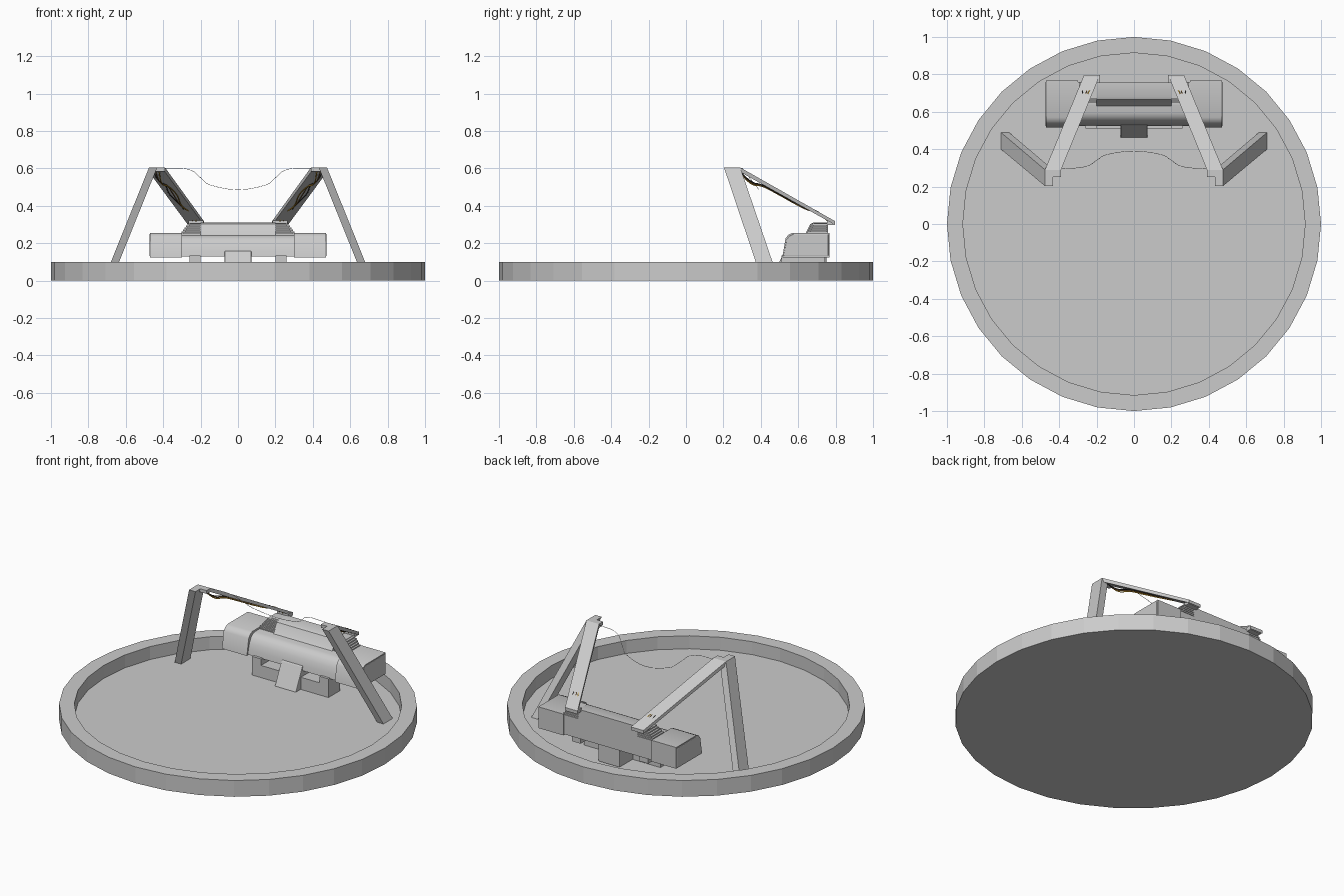
import bpy, bmesh, math
from mathutils import Vector

if "Cube" in bpy.data.objects:
    bpy.data.objects.remove(bpy.data.objects["Cube"])


def add(name, bm, mirror=False, bevel=0.0, smooth=False):
    bmesh.ops.recalc_face_normals(bm, faces=bm.faces[:])
    me = bpy.data.meshes.new(name)
    bm.to_mesh(me)
    bm.free()
    ob = bpy.data.objects.new(name, me)
    bpy.context.collection.objects.link(ob)
    if bevel:
        m = ob.modifiers.new("bevel", 'BEVEL')
        m.width, m.segments = bevel, 2
    if mirror:
        ob.modifiers.new("mirror", 'MIRROR').use_mirror_merge = False
    if smooth:
        bpy.ops.object.select_all(action='DESELECT')
        ob.select_set(True)
        bpy.context.view_layer.objects.active = ob
        bpy.ops.object.shade_smooth_by_angle(angle=math.radians(35))
    return ob


def loft(rings, bm=None):
    """Skin a list of equal-length point rings and cap both ends."""
    bm = bm or bmesh.new()
    vs = [[bm.verts.new(p) for p in r] for r in rings]
    n = len(rings[0])
    for a, b in zip(vs, vs[1:]):
        for i in range(n):
            j = (i + 1) % n
            bm.faces.new((a[i], a[j], b[j], b[i]))
    bm.faces.new(vs[0])
    bm.faces.new(vs[-1])
    return bm


def prism(profile, x0, x1, bm=None):
    """Extrude a (y, z) profile along x."""
    return loft([[(x, y, z) for y, z in profile] for x in (x0, x1)], bm)


def box(x0, x1, y0, y1, z0, z1, bm=None):
    return prism([(y0, z0), (y1, z0), (y1, z1), (y0, z1)], x0, x1, bm)


def grow(profile, d, c=(0.65, 0.19)):
    return [(y + math.copysign(d, y - c[0]), z + math.copysign(d, z - c[1])) for y, z in profile]


def curve(name, pts, radius, color=None, mirror=False):
    cu = bpy.data.curves.new(name, 'CURVE')
    cu.dimensions = '3D'
    cu.bevel_depth, cu.bevel_resolution, cu.resolution_u = radius, 1, 6
    for sx in ((1, -1) if mirror else (1,)):
        s = cu.splines.new('BEZIER')
        s.bezier_points.add(len(pts) - 1)
        for b, p in zip(s.bezier_points, pts):
            b.co = (p[0] * sx, p[1], p[2])
            b.handle_left_type = b.handle_right_type = 'AUTO'
    ob = bpy.data.objects.new(name, cu)
    bpy.context.collection.objects.link(ob)
    if color:
        mat = bpy.data.materials.new(name)
        mat.diffuse_color = color
        mat.use_nodes = True
        mat.node_tree.nodes["Principled BSDF"].inputs["Base Color"].default_value = mat.diffuse_color
        cu.materials.append(mat)


# Round tray with a raised rim
FLOOR = 0.02
bm = bmesh.new()
bmesh.ops.create_cone(bm, cap_ends=True, segments=32, radius1=1, radius2=1, depth=0.1)
bmesh.ops.translate(bm, verts=bm.verts, vec=(0, 0, 0.05))
top = max(bm.faces, key=lambda f: f.calc_center_median().z)
bmesh.ops.inset_region(bm, faces=[top], thickness=0.085)
ext = bmesh.ops.extrude_face_region(bm, geom=[top])
new = [v for v in ext['geom'] if isinstance(v, bmesh.types.BMVert)]
bmesh.ops.translate(bm, verts=new, vec=(0, 0, FLOOR - 0.1))
if top.is_valid:
    bmesh.ops.delete(bm, geom=[top], context='FACES_ONLY')
add("round_tray", bm)

# Slanted support legs
def rect(x0, x1, y0, y1, z):
    return [(x0, y0, z), (x1, y0, z), (x1, y1, z), (x0, y1, z)]
add("support_leg", loft([rect(0.668, 0.712, 0.40, 0.49, FLOOR),
                         rect(0.432, 0.476, 0.203, 0.29, 0.605)]), True)

# Sloping arms: flat cap on the leg, long plate, small end tab
def strip(xa, xb, y, z, t):
    return [(xa, y, z), (xb, y, z), (xb, y, z - t), (xa, y, z - t)]
add("sloping_arm", loft([strip(0.39, 0.476, 0.25, 0.605, 0.02),
                         strip(0.39, 0.476, 0.29, 0.605, 0.024),
                         strip(0.182, 0.267, 0.797, 0.318, 0.02)]), True)
add("arm_end_tab", box(0.185, 0.264, 0.755, 0.79, 0.298, 0.322), True)

# Main body: rounded front, flat back
BODY = [(0.525, 0.13), (0.53, 0.16), (0.54, 0.195), (0.555, 0.222), (0.572, 0.237),
        (0.595, 0.245), (0.76, 0.245), (0.76, 0.13)]
add("main_body", prism(BODY, -0.32, 0.32), smooth=True)

# Raised wedge on top of the body
WEDGE = [(0.625, 0.24), (0.64, 0.255), (0.665, 0.303), (0.68, 0.31), (0.76, 0.31), (0.76, 0.24)]
add("top_wedge", prism(WEDGE, -0.2, 0.2), smooth=True)

# Ribbed shoulder blocks beside the wedge
bm = bmesh.new()
for i in range(6):
    z, out = 0.243 + i * 0.011, 0.31 - i * 0.008
    y = 0.64 + i * 0.006
    box(0.195, out, y, 0.76, z, z + 0.008, bm)
loft([rect(0.19, 0.3, 0.65, 0.755, 0.24), rect(0.19, 0.255, 0.685, 0.755, 0.308)], bm)
add("ribbed_shoulder", bm, True)

# End caps with a groove and an outer flange
CAP = [(0.525, 0.135), (0.542, 0.215), (0.556, 0.235), (0.58, 0.246), (0.757, 0.246), (0.757, 0.135)]
bm = prism(CAP, 0.325, 0.425)
prism(grow(CAP, -0.010), 0.30, 0.47, bm)
prism(grow(CAP, 0.004), 0.312, 0.325, bm)
add("end_cap", bm, True, smooth=True)
add("end_flange", prism(grow(CAP, 0.004), 0.441, 0.473), True, 0.004)

# Recessed window frame on the slanted front of each cap
def slant(u, w, d):
    """u along x, w up the slope, d outwards."""
    n, up = Vector((0, -0.978, 0.208)), Vector((0, 0.208, 0.978))
    return Vector((u, 0.525, 0.135)) + up * w + n * d
bm = bmesh.new()
f = bm.faces.new([bm.verts.new(slant(u, w, 0.006)) for u, w in
                  ((0.327, 0.004), (0.421, 0.004), (0.421, 0.08), (0.327, 0.08))])
bmesh.ops.inset_region(bm, faces=[f], thickness=0.009)
bmesh.ops.inset_region(bm, faces=[f], thickness=0.004, depth=-0.01)
ob = add("front_window", bm, True)

# Lower bar with raised ends
bm = box(-0.26, 0.26, 0.51, 0.62, FLOOR, 0.095)
for s in (-1, 1):
    a, b = sorted((s * 0.26, s * 0.2))
    box(a, b, 0.51, 0.74, 0.09, 0.135, bm)
add("lower_bar", bm)

# Central foot with a slanted front
FOOT = [(0.46, FLOOR), (0.525, 0.155), (0.54, 0.163), (0.75, 0.163), (0.75, FLOOR)]
add("central_foot", prism(FOOT, -0.072, 0.072), bevel=0.004)

# Loose cable hanging between the arms
curve("cross_cable", [(-0.39, 0.295, 0.602), (-0.25, 0.31, 0.59), (-0.20, 0.34, 0.55),
                      (-0.15, 0.37, 0.512), (0.15, 0.37, 0.512), (0.20, 0.34, 0.55),
                      (0.25, 0.31, 0.59), (0.39, 0.295, 0.602)], 0.0012)

# Coloured wires drooping under each arm
DROPS = [(0.0, 0.022), (0.07, 0.045), (0.14, 0.05), (0.22, 0.033), (0.4, 0.026),
         (0.62, 0.024), (0.75, 0.014), (0.80, -0.001), (0.86, 0.004), (0.93, 0.023)]
WIRES = [("orange_wire", -0.012, (0.75, 0.42, 0.03, 1)), ("brown_wire", 0.0, (0.22, 0.11, 0.03, 1)),
         ("black_wire", 0.013, (0.03, 0.03, 0.03, 1))]
for k, (name, off, col) in enumerate(WIRES):
    pts = [(0.433 - 0.209 * t + off + 0.009 * math.sin(13 * t + k), 0.29 + 0.507 * t,
            0.605 - 0.287 * t - d * (1 - 0.12 * k) - 0.003) for t, d in DROPS]
    curve(name, pts, 0.003, col, True)
